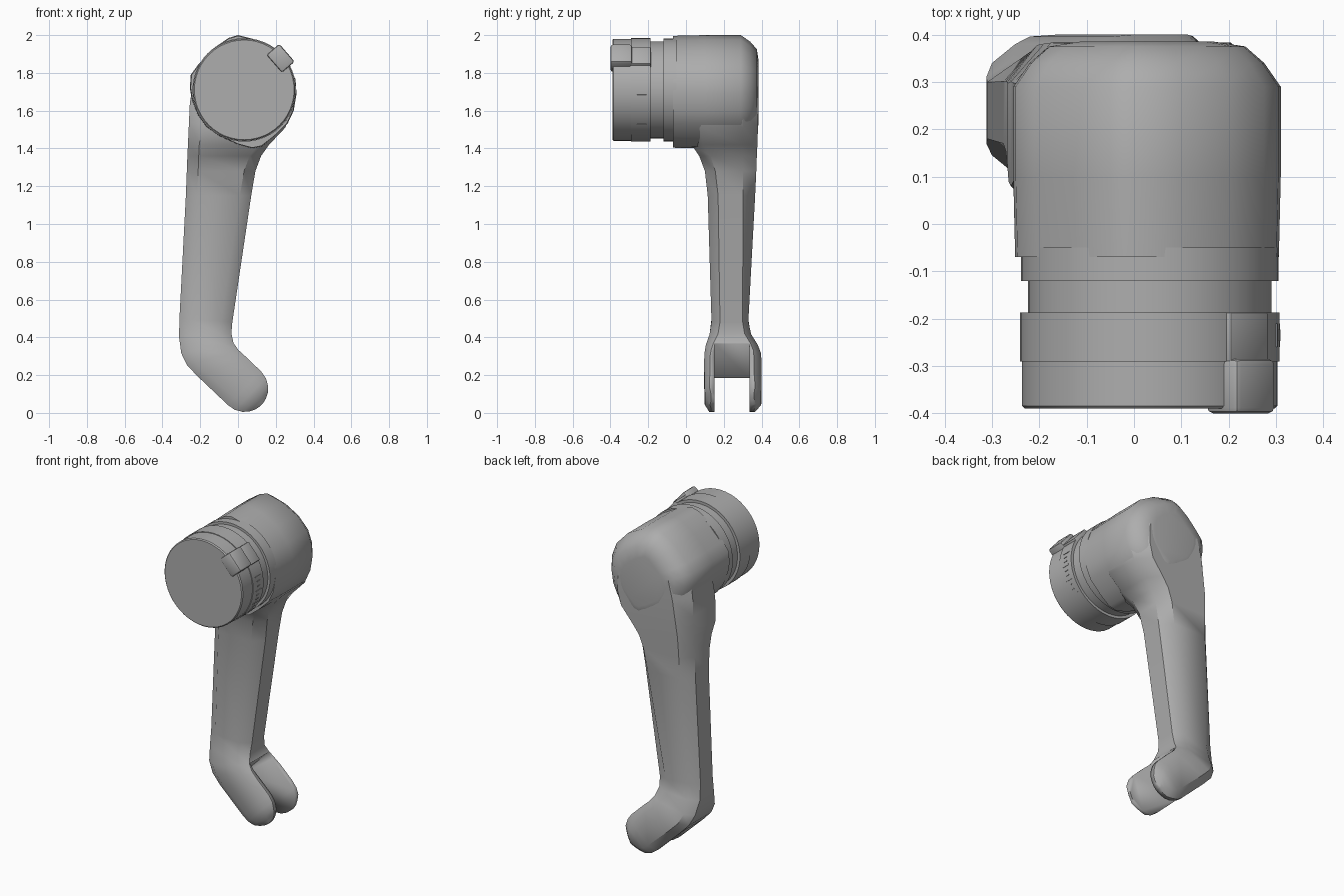
import bpy, bmesh, math
from mathutils import Vector, Matrix

if "Cube" in bpy.data.objects:
    bpy.data.objects.remove(bpy.data.objects["Cube"])

grey = bpy.data.materials.new("satin grey")
grey.use_nodes = True
grey.diffuse_color = (0.42, 0.42, 0.42, 1)
grey.node_tree.nodes["Principled BSDF"].inputs["Base Color"].default_value = (0.42, 0.42, 0.42, 1)

AXIS = Vector((0.033, 0, 1.71))  # axis of the knob


def finish(name, bm, angle=35):
    bmesh.ops.recalc_face_normals(bm, faces=bm.faces)
    mesh = bpy.data.meshes.new(name)
    bm.to_mesh(mesh)
    bm.free()
    mesh.materials.append(grey)
    ob = bpy.data.objects.new(name, mesh)
    bpy.context.collection.objects.link(ob)
    bpy.ops.object.select_all(action="DESELECT")
    bpy.context.view_layer.objects.active = ob
    ob.select_set(True)
    bpy.ops.object.shade_smooth_by_angle(angle=math.radians(angle))
    return ob


def loft(name, rings, angle=35):
    bm = bmesh.new()
    loops = [[bm.verts.new(p) for p in ring] for ring in rings]
    n = len(loops[0])
    for a, b in zip(loops, loops[1:]):
        for i in range(n):
            j = (i + 1) % n
            bm.faces.new((a[i], a[j], b[j], b[i]))
    bm.faces.new(loops[0])
    bm.faces.new(loops[-1])
    return finish(name, bm, angle)


def box(name, size, matrix, bevel=0.0):
    bm = bmesh.new()
    bmesh.ops.create_cube(bm, size=1)
    bmesh.ops.scale(bm, vec=size, verts=bm.verts)
    if bevel:
        bmesh.ops.bevel(bm, geom=bm.edges[:], offset=bevel, segments=2, profile=0.5, affect="EDGES")
    bmesh.ops.transform(bm, matrix=matrix, verts=bm.verts)
    return finish(name, bm)


def radial(angle, radius, y):
    # local x points away from the knob axis
    return (Matrix.Translation(AXIS + Vector((0, y, 0))) @ Matrix.Rotation(-angle, 4, "Y")
            @ Matrix.Translation((radius, 0, 0)))


# Head: rounded outline lofted backwards with a soft rear edge
outline = [(0, 2), (.1, 1.975), (.2, 1.92), (.275, 1.84), (.305, 1.76), (.31, 1.69),
           (.295, 1.6), (.262, 1.53), (.19, 1.46), (.125, 1.41), (.075, 1.4), (0, 1.42),
           (-.1, 1.465), (-.17, 1.515), (-.215, 1.58), (-.245, 1.66), (-.255, 1.72),
           (-.25, 1.79), (-.21, 1.845), (-.13, 1.93), (-.05, 1.985)]
head_rings = []
for y, inset in ((-.07, .004), (.1, 0), (.29, 0), (.34, .035), (.375, .075), (.385, .14)):
    ring = []
    for x, z in outline:
        off = Vector((x, 0, z)) - AXIS
        p = AXIS + off * (1 - inset / off.length)
        ring.append((p.x, y, p.z))
    head_rings.append(ring)
loft("head", head_rings, 50)


# Arm and foot: eight-sided sections between a left and a right edge
def section(left, right, y0, y1, cx, front, back):
    l, r = Vector((left[0], 0, left[1])), Vector((right[0], 0, right[1]))
    width = (r - l).length
    d = (r - l) / width
    c = d * min(cx, width * .4)
    at = lambda p, y: (p.x, y, p.z)
    return [at(l, y0 + front), at(l + c, y0), at(r - c, y0), at(r, y0 + front),
            at(r, y1 - back), at(r - c, y1), at(l + c, y1), at(l, y1 - back)]


stations = [
    ((-.235, 1.76), (.29, 1.72), .05, .382, .09, .06, .09),
    ((-.255, 1.64), (.285, 1.6), .03, .383, .08, .06, .085),
    ((-.26, 1.53), (.25, 1.51), .02, .381, .07, .06, .08),
    ((-.265, 1.42), (.165, 1.42), .03, .378, .06, .06, .08),
    ((-.268, 1.36), (.122, 1.36), .07, .375, .06, .06, .075),
    ((-.271, 1.28), (.092, 1.28), .1, .372, .06, .055, .07),
    ((-.276, 1.15), (.07, 1.15), .115, .366, .06, .055, .065),
    ((-.31, .5), (-.03, .48), .135, .33, .06, .045, .03),
    ((-.312, .4), (-.035, .42), .125, .345, .055, .045, .035),
    ((-.3, .315), (-.024, .37), .105, .38, .05, .04, .04),
    ((-.268, .25), (.002, .333), .098, .396, .05, .035, .04),
    ((-.21, .19), (.045, .294), .096, .4, .05, .03, .04),
]
rings = [section(*s) for s in stations]
tip, along, across, r = Vector((.035, .13)), Vector((.707, -.707)), Vector((.707, .707)), .125
for deg in (0, 20, 40, 56, 70, 80, 87):
    t = math.radians(deg)
    mid = tip + along * r * math.sin(t)
    half = across * r * math.cos(t)
    tuck = .03 * max(0, math.sin(t) - .6) / .4
    rings.append(section(mid - half, mid + half, .097 + tuck, .4 - tuck, .05,
                         .03 * math.cos(t), .04 * math.cos(t)))
arm = loft("arm", rings, 40)

# Slot that splits the foot into a fork
slot_start = Vector((-.1, .2425, .29))
slot = box("slot_cutter", (.5, .185, .6),
           Matrix.Translation(slot_start) @ Matrix.Rotation(math.radians(45), 4, "Y")
           @ Matrix.Translation((.25, 0, 0)))
cut = arm.modifiers.new("fork slot", "BOOLEAN")
cut.operation, cut.solver, cut.object = "DIFFERENCE", "EXACT", slot
bpy.context.view_layer.objects.active = arm
bpy.ops.object.modifier_apply(modifier=cut.name)
bpy.data.objects.remove(slot)

# Collar, groove and dial turned around the knob axis
profile = [(-.05, .272), (-.12, .272), (-.12, .257), (-.187, .257), (-.187, .274), (-.29, .274),
           (-.29, .27), (-.384, .27), (-.39, .264)]
turned = []
for y, radius in profile:
    turned.append([(AXIS.x + radius * math.cos(k * math.tau / 48), y,
                    AXIS.z + radius * math.sin(k * math.tau / 48)) for k in range(48)])
loft("dial", turned, 30)

# Thumb tab and its backing pad
box("thumb_tab", (.09, .115, .125), radial(math.radians(41), .255, -.3425), .012)
box("tab_pad", (.05, .105, .12), radial(math.radians(41), .255, -.239), .004)

# Small raised tick marks around the dial
for i in range(10):
    box(f"tick_{i + 1}", (.005, .05 if i % 3 == 0 else .025, .006),
        radial(math.radians(12 - 6 * i), .274, -.235))
